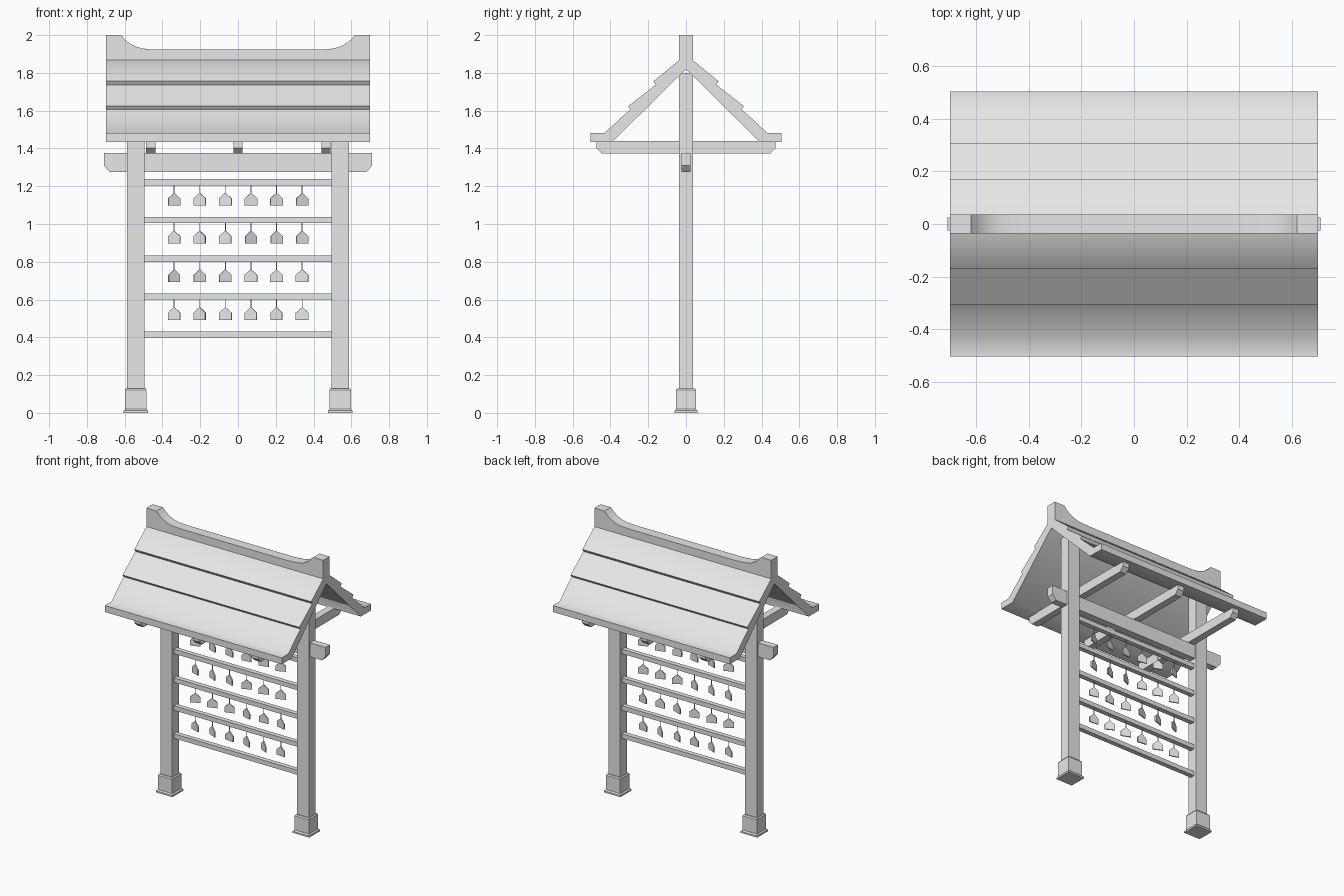
import bpy, bmesh, math, random
from mathutils import Matrix

if "Cube" in bpy.data.objects:
    bpy.data.objects.remove(bpy.data.objects["Cube"])

random.seed(4)
grey = bpy.data.materials.new("plain grey")
grey.diffuse_color = (0.8, 0.8, 0.8, 1)
grey.use_nodes = True
grey.node_tree.nodes["Principled BSDF"].inputs["Base Color"].default_value = grey.diffuse_color


def finish(name, bm, smooth=None):
    bmesh.ops.recalc_face_normals(bm, faces=bm.faces)
    me = bpy.data.meshes.new(name)
    bm.to_mesh(me)
    bm.free()
    me.materials.append(grey)
    ob = bpy.data.objects.new(name, me)
    bpy.context.collection.objects.link(ob)
    if smooth:
        bpy.ops.object.select_all(action='DESELECT')
        ob.select_set(True)
        bpy.context.view_layer.objects.active = ob
        bpy.ops.object.shade_smooth_by_angle(angle=math.radians(smooth))
    return ob


def prism(bm, pts, half, axis, at=(0, 0, 0), turn=0):
    """Extrude a (horizontal, z) outline by +-half along x or y."""
    def place(p, d):
        return (d, p[0], p[1]) if axis == 'x' else (p[0], d, p[1])
    a = [bm.verts.new(place(p, -half)) for p in pts]
    b = [bm.verts.new(place(p, half)) for p in pts]
    bm.faces.new(a)
    bm.faces.new(b[::-1])
    for i in range(len(pts)):
        j = (i + 1) % len(pts)
        bm.faces.new((a[i], a[j], b[j], b[i]))
    m = Matrix.Translation(at) @ Matrix.Rotation(turn, 4, 'Z')
    bmesh.ops.transform(bm, matrix=m, verts=a + b)


def box(bm, x0, x1, y0, y1, z0, z1):
    prism(bm, [(x0, z0), (x1, z0), (x1, z1), (x0, z1)],
          (y1 - y0) / 2, 'y', (0, (y0 + y1) / 2, 0))


def mirrored(half):
    """Complete a left-right symmetric outline from its positive half."""
    return half + [(-h, z) for h, z in reversed(half) if h > 0]


# stepped gable roof with flared eaves
bm = bmesh.new()
outer = [(0.035, 1.868), (0.172, 1.756), (0.160, 1.737), (0.306, 1.624),
         (0.294, 1.607), (0.43, 1.483), (0.505, 1.481)]
inner = [(0.505, 1.435), (0.39, 1.435), (0, 1.82)]
left = [(-h, z) for h, z in reversed(outer)]
prism(bm, outer + inner + [(-0.39, 1.435), (-0.505, 1.435)] + left, 0.70, 'x')
finish("roof", bm, 50)

# ridge beam with upswept ends
bm = bmesh.new()
top = [(0.70, 1.85), (0.70, 2.0), (0.62, 2.0), (0.60, 1.978), (0.575, 1.957),
       (0.545, 1.941), (0.51, 1.93), (0.47, 1.925), (0.41, 1.923)]
prism(bm, mirrored(top), 0.036, 'y')
finish("ridge_beam", bm, 30)

# posts with stone feet
for side, label in ((-1, "left"), (1, "right")):
    x = side * 0.541
    bm = bmesh.new()
    box(bm, x - 0.046, x + 0.046, -0.038, 0.038, 0.10, 1.80)
    finish(label + "_post", bm)
    bm = bmesh.new()
    levels = [(0.065, 0.0), (0.065, 0.012), (0.057, 0.02), (0.057, 0.122), (0.051, 0.13)]
    rings = []
    for r, z in levels:
        rings.append([bm.verts.new((x + sx * r, sy * (r - 0.004), z))
                      for sx, sy in ((-1, -1), (1, -1), (1, 1), (-1, 1))])
    for a, b in zip(rings, rings[1:]):
        for i in range(4):
            j = (i + 1) % 4
            bm.faces.new((a[i], a[j], b[j], b[i]))
    bm.faces.new(rings[0])
    bm.faces.new(rings[-1])
    finish(label + "_post_foot", bm)

# main crossbeam with clipped lower ends
bm = bmesh.new()
prism(bm, mirrored([(0.68, 1.275), (0.71, 1.31), (0.71, 1.375)]), 0.025, 'y')
finish("crossbeam", bm)

# arms carrying the eaves
for n, x in enumerate((-0.463, 0, 0.466)):
    bm = bmesh.new()
    prism(bm, mirrored([(0.445, 1.373), (0.475, 1.402), (0.475, 1.44)]),
          0.025, 'x', (x, 0, 0))
    finish(f"eave_arm_{n + 1}", bm)

# horizontal rails
rails = [0.40, 0.60, 0.80, 1.005, 1.205]
for n, z in enumerate(rails):
    bm = bmesh.new()
    box(bm, -0.5, 0.5, -0.017, 0.017, z, z + 0.032)
    finish(f"rail_{n + 1}", bm)

# hanging plaques, each turned a little on its string
plaque = mirrored([(0.034, -0.108), (0.034, -0.070), (0, -0.040)])
for row, z in enumerate(rails[1:]):
    bm = bmesh.new()
    for col in range(6):
        at = (-0.338 + col * 0.1355, 0, z)
        turn = math.radians(random.uniform(-32, 32))
        prism(bm, plaque, 0.004, 'y', at, turn)
        s = 0.0018
        prism(bm, [(-s, -0.044), (s, -0.044), (s, 0.002), (-s, 0.002)], s, 'y', at, turn)
    finish(f"plaque_row_{row + 1}", bm)
